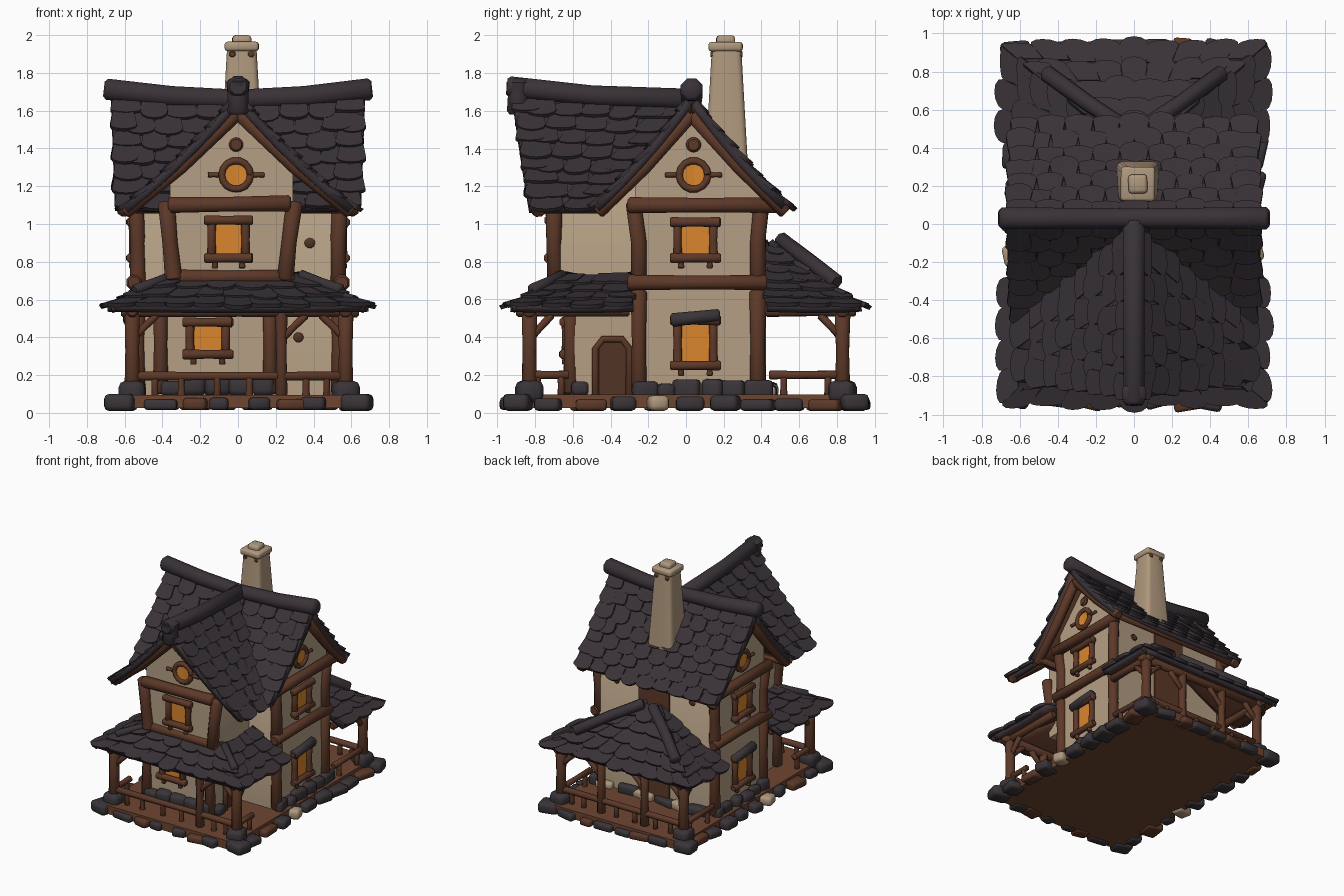
import bpy, bmesh, math, random
from mathutils import Vector, Matrix

random.seed(4)
cube = bpy.data.objects.get("Cube")
if cube:
    bpy.data.objects.remove(cube)


def material(name, rgb):
    m = bpy.data.materials.new(name)
    m.use_nodes = True
    m.diffuse_color = (*rgb, 1)
    m.node_tree.nodes["Principled BSDF"].inputs["Base Color"].default_value = (*rgb, 1)
    return m


SLATE = material("slate", (0.041, 0.032, 0.039))
STONE = material("dark stone", (0.041, 0.034, 0.039))
WOOD = material("brown wood", (0.108, 0.04, 0.021))
FLOOR = material("floor wood", (0.155, 0.06, 0.031))
DARK = material("dark wood", (0.085, 0.033, 0.019))
PLASTER = material("plaster", (0.46, 0.345, 0.23))
TAN = material("tan stone", (0.43, 0.315, 0.205))
GLOW = material("amber glass", (0.7, 0.24, 0.027))
parts = []


def finish(name, bm, *mats, M=Matrix()):
    bm.transform(M)
    bmesh.ops.recalc_face_normals(bm, faces=bm.faces)
    me = bpy.data.meshes.new(name)
    bm.to_mesh(me)
    bm.free()
    for m in mats:
        me.materials.append(m)
    ob = bpy.data.objects.new(name, me)
    bpy.context.collection.objects.link(ob)
    parts.append(ob)
    return ob


def tube(name, pts, r, mat=WOOD, M=Matrix(), sides=8):
    """Log through the points, with slightly uneven thickness and rounded ends."""
    pts = [Vector(p) for p in pts]
    a, b = (pts[1] - pts[0]).normalized(), (pts[-1] - pts[-2]).normalized()
    path = [(pts[0], .75), (pts[0] + a * r * .3, 1.05)]
    if len(pts) == 2:
        path.append(((pts[0] + pts[1]) / 2, .92))
    path += [(p, 1) for p in pts[1:-1]] + [(pts[-1] - b * r * .3, 1.05), (pts[-1], .75)]
    bm, rings = bmesh.new(), []
    for i, (p, s) in enumerate(path):
        d = (path[min(i + 1, len(path) - 1)][0] - path[max(i - 1, 0)][0]).normalized()
        u = d.cross(Vector((0, 1, 0) if abs(d.y) < .9 else (0, 0, 1))).normalized()
        v = d.cross(u)
        s *= r * random.uniform(.95, 1.05)
        ang = [math.tau * (k + .5) / sides for k in range(sides)]
        rings.append([bm.verts.new(p + (u * math.cos(t) + v * math.sin(t)) * s) for t in ang])
    for p, q in zip(rings, rings[1:]):
        for k in range(sides):
            bm.faces.new((p[k], p[k - 1], q[k - 1], q[k]))
    bm.faces.new(rings[0])
    bm.faces.new(rings[-1])
    return finish(name, bm, mat, M=M)


def prism(name, outline, depth, mat, M=Matrix()):
    """Outline in local x, z extruded along local y."""
    bm = bmesh.new()
    f, b = [[bm.verts.new((x, y, z)) for x, z in outline] for y in depth]
    bm.faces.new(f)
    bm.faces.new(b)
    for k in range(len(f)):
        bm.faces.new((f[k], f[k - 1], b[k - 1], b[k]))
    return finish(name, bm, mat, M=M)


def box(name, lo, hi, mat, M=Matrix()):
    return prism(name, [(lo[0], lo[2]), (hi[0], lo[2]), (hi[0], hi[2]), (lo[0], hi[2])], (lo[1], hi[1]), mat, M)


def wall(x, y, angle=0):
    """Frame with local -y pointing out of the wall."""
    return Matrix.Translation((x, y, 0)) @ Matrix.Rotation(math.radians(angle), 4, 'Z')


def add_stone(bm, pos, size, slot=0, twist=.3):
    ret = bmesh.ops.create_cube(bm, size=1)
    turn = Matrix.Rotation(random.uniform(-twist, twist), 4, 'Z')
    bmesh.ops.transform(bm, matrix=Matrix.Translation(pos) @ turn @ Matrix.Diagonal((*size, 1)), verts=ret['verts'])
    edges = {e for v in ret['verts'] for e in v.link_edges}
    res = bmesh.ops.bevel(bm, geom=list(edges), offset=min(size) * .3, segments=2, affect='EDGES', profile=.5)
    for f in {f for v in res['verts'] for f in v.link_faces}:
        f.material_index = slot


def stone_row(name, a, b, n, size, slots=(0,)):
    bm, a, b = bmesh.new(), Vector(a), Vector(b)
    for i in range(n):
        s = [k * random.uniform(.75, 1.35) for k in size]
        s[2] = size[2] * random.uniform(.75, 1.05)
        p = a.lerp(b, (i + .5 + random.uniform(-.2, .2)) / n)
        p.z -= (size[2] - s[2]) / 2
        add_stone(bm, p, s, slots[i % len(slots)])
    finish(name, bm, STONE, TAN, WOOD)


def roof(name, e0, e1, r1, r0, lift=0, sag=.02):
    """Roof plane from eave to ridge: wooden underside and rows of rounded slates."""
    e0, e1, r1, r0 = map(Vector, (e0, e1, r1, r0))
    U = (e1 - e0).normalized()
    N = U.cross(r0 + r1 - e0 - e1).normalized()
    N = -N if N.z < 0 else N

    def at(u, v):
        p = e0.lerp(e1, u).lerp(r0.lerp(r1, u), v)
        return p - N * sag * 4 * v * (1 - v) + Vector((0, 0, lift * (2 * u - 1) ** 2 * (.3 + .7 * v)))
    bm = bmesh.new()
    g = [[bm.verts.new(at(i / 8, j / 5)) for i in range(9)] for j in range(6)]
    for j in range(5):
        for i in range(8):
            bm.faces.new((g[j][i], g[j][i + 1], g[j + 1][i + 1], g[j + 1][i]))
    ob = finish(name, bm, SLATE, WOOD)
    if ob.data.polygons[20].normal.z < 0:
        ob.data.flip_normals()
    mod = ob.modifiers.new("Thickness", 'SOLIDIFY')
    mod.thickness, mod.offset, mod.material_offset = .045, -1, 1
    # slates
    bm = bmesh.new()
    rows = max(2, round((at(.5, 1) - at(.5, 0)).length / .11))
    for j in range(rows):
        v = j / rows
        width = (at(1, v) - at(0, v)).length
        n = max(1, round(width / .15))
        for i in range(n + j % 2):
            u = min(max((i + .5 - .5 * (j % 2)) / n, .4 / n), 1 - .4 / n)
            w = width / n * random.uniform(.95, 1.12) * .5
            drop, h = random.uniform(.015, .055), random.uniform(.012, .022)
            line = [(w * math.cos(t), -drop * math.sin(t)) for t in [math.pi * k / 6 for k in range(7)]]
            line += [(-w * .8, .1), (w * .8, .1)]
            c = at(u, v)
            V = (at(u, v + 1 / rows) - c).normalized()
            top = [bm.verts.new(c + U * x + V * y + N * (h - y * .13)) for x, y in line]
            low = [bm.verts.new(p.co - N * .024) for p in top]
            bm.faces.new(top)
            bm.faces.new(low)
            for k in range(len(top)):
                bm.faces.new((top[k], top[k - 1], low[k - 1], low[k]))
    finish(name + "_slates", bm, SLATE)


def window(name, M, z0, z1, w=.2):
    h = w / 2
    box(name + "_pane", (-h, -.012, z0), (h, -.004, z1), GLOW, M)
    for s in (-1, 1):
        tube(name + "_jamb", [(s * h, -.025, z0), (s * h, -.025, z1)], .025, WOOD, M)
        tube(name + "_peg", [(s * h * .8, -.03, z0 - .055), (s * h * .8, -.03, z0)], .018, WOOD, M)
    for z in (z0, z1):
        tube(name + "_rail", [(-h - .04, -.035, z), (h + .04, -.035, z)], .027, WOOD, M)


def disc(name, M, z, r, mat, out=.008):
    tube(name, [(0, 0, z), (0, -out, z)], r, mat, M, 14)


def round_window(name, M, z=1.26):
    disc(name + "_pane", M, z, .085, GLOW, .015)
    ring = [(.076 * math.cos(t), -.02, z + .076 * math.sin(t)) for t in [math.tau * k / 14 for k in range(15)]]
    tube(name + "_frame", ring, .02, WOOD, M)
    for s in (-1, 1):
        tube(name + "_peg", [(s * .09, -.02, z), (s * .15, -.02, z)], .014, WOOD, M)
    disc("gable_knob", M, z + .16, .037, WOOD, .03)


# Floor, perimeter stones and plaster walls
box("floor", (-.61, -.93, .025), (.61, .93, .095), FLOOR)
for s in (-1, 1):
    stone_row("side_stones", (s * .62, -.8, .05), (s * .62, .8, .05), 9, (.11, .13, .08), (0, 2, 0, 1, 0, 0, 0))
    stone_row("end_stones", (-.5, s * .92, .05), (.5, s * .92, .05), 6, (.13, .09, .07), (0, 2, 0))
    stone_row("side_footing", (s * .55, -.27, .12), (s * .55, .42, .12), 6, (.08, .12, .11))
stone_row("back_footing", (-.5, .43, .12), (.5, .43, .12), 6, (.15, .08, .08), (0, 1))
stone_row("wing_footing", (-.4, -.62, .14), (.2, -.62, .14), 5, (.12, .08, .1))
stone_row("wing_side_footing", (.21, -.6, .14), (.21, -.5, .14), 1, (.08, .1, .1))
across = Matrix.Rotation(math.pi / 2, 4, 'Z')
main_outline = [(-.27, .08), (.41, .08), (.41, 1.16), (.04, 1.57), (.02, 1.57), (-.27, 1.25)]
prism("main_walls", main_outline, (-.53, .53), PLASTER, across)
wing_outline = [(-.36, .6), (.29, .6), (.29, 1.28), (0, 1.56), (-.36, 1.22)]
prism("wing_upper_walls", wing_outline, (-.69, -.2), PLASTER)
box("wing_lower_walls", (-.4, -.61, .08), (.2, -.2, .7), PLASTER)

# Main roof, wing roof, porch roofs
roof("main_roof_front", (-.65, -.49, 1.09), (.65, -.49, 1.09), (.67, .03, 1.66), (-.67, .03, 1.66), .04)
roof("main_roof_back", (-.65, .535, 1.1), (.65, .535, 1.1), (.67, .03, 1.66), (-.67, .03, 1.66), .04)
for s in (-1, 1):
    roof("wing_roof", (s * .61, -.83, 1.09), (s * .61, -.47, 1.09), (0, 0, 1.63), (0, -.92, 1.68), .01)
    roof("front_porch_side", (s * .68, -.93, .57), (s * .68, -.28, .57), (s * .33, -.28, .73), (s * .33, -.64, .73), .02, .01)
    roof("back_porch_side", (s * .68, .93, .57), (s * .68, .43, .57), (s * .07, .43, .9), (s * .07, .46, .9), .02)
    tube("back_hip_cap", [(s * .04, .5, .92), (s * .25, .64, .815), (s * .47, .8, .69)], .042, SLATE)
    tube("front_hip_cap", [(s * .33, -.65, .73), (s * .55, -.82, .65)], .03, SLATE)
roof("front_porch_roof", (-.69, -.93, .57), (.69, -.93, .57), (.34, -.64, .73), (-.37, -.64, .73), .02, .01)
roof("back_porch_roof", (-.69, .93, .57), (.69, .93, .57), (.08, .46, .9), (-.08, .46, .9), .02)
tube("main_ridge", [(-.71, .03, 1.715), (-.35, .03, 1.675), (0, .03, 1.66), (.35, .03, 1.675), (.71, .03, 1.715)], .058, SLATE)
tube("wing_ridge", [(0, -.95, 1.73), (0, -.5, 1.68), (0, .03, 1.66)], .058, SLATE)
tube("wing_ridge_end", [(0, -.89, 1.58), (0, -.89, 1.77)], .062, SLATE)

# Bargeboards and eave beams
for s in (-1, 1):
    tube("wing_bargeboard", [(0, -.86, 1.59), (s * .3, -.81, 1.3), (s * .6, -.78, 1.06)], .038)
    tube("wing_eave_beam", [(s * .55, -.8, 1.08), (s * .55, -.42, 1.08)], .025)
    for end in (-.47, .53):
        tube("main_bargeboard", [(s * .62, .03, 1.58), (s * .61, .03 + (end - .03) / 2, 1.3), (s * .6, end, 1.06)], .038)
    tube("main_eave_beam", [(-.62, .03 + s * .46, 1.08), (.62, .03 + s * .46, 1.08)], .025)

# Main house framing, mirrored to both gable ends
for s in (-1, 1):
    for y, lean in ((-.25, -.03), (.38, .02)):
        tube("corner_post", [(s * .53, y, .1), (s * .53, y, .65)], .045)
        tube("upper_corner_post", [(s * .53, y, .68), (s * .53, y, .9), (s * .54, y + lean, 1.12)], .043)
    tube("floor_beam", [(s * .55, -.31, .69), (s * .55, .43, .69)], .042)
    tube("gable_beam", [(s * .56, -.31, 1.1), (s * .56, .5, 1.1)], .043)
    side = wall(s * .53, .05, s * 90)
    window("upper_side_window", side, .82, 1.01, .19)
    window("lower_side_window", side, .25, .49, .19)
    tube("window_hood", [(-.13, -.04, .49), (0, -.045, .505), (.13, -.04, .515)], .036, STONE, side)
    round_window("side_round_window", wall(s * .53, .04, s * 90))
box("back_panel", (-.14, .4, .09), (.14, .425, 1.13), WOOD)
for s in (-1, 1):
    disc("back_knot", wall(s * .35, .41, 180), 1, .028, DARK, .015)

# Front wing framing, windows and door
tube("wing_post_left", [(-.34, -.69, .7), (-.36, -.7, .9), (-.38, -.7, 1.12)], .045)
tube("wing_post_right", [(.25, -.69, .7), (.27, -.7, .9), (.3, -.7, 1.12)], .045)
tube("wing_beam", [(-.37, -.72, 1.1), (.28, -.72, 1.11)], .045)
tube("wing_sill", [(-.36, -.68, .72), (.3, -.68, .72)], .04)
window("upper_front_window", wall(-.05, -.69), .82, 1.02, .18)
window("lower_front_window", wall(-.16, -.61), .31, .48, .19)
round_window("front_round_window", wall(-.01, -.69))
for x in (-.41, .17):
    tube("wing_lower_post", [(x, -.61, .1), (x, -.61, .62)], .042)
for x, z in ((.32, .4), (.38, .9)):
    disc("front_knot", wall(x, -.27), z, .026, DARK, .015)
arch = [(-.08, .09), (.08, .09), (.08, .34), (.05, .38), (-.05, .38), (-.08, .34)]
prism("door", arch, (-.02, 0), DARK, wall(.2, -.39, 90))
tube("door_frame", [(-.09, -.02, .09), (-.09, -.02, .34), (-.05, -.02, .39), (.05, -.02, .39),
                    (.09, -.02, .34), (.09, -.02, .09)], .02, WOOD, wall(.2, -.39, 90))

# Porches: posts, stones, beams, braces and railings
for s in (-1, 1):
    y = s * .83
    for x in (-.56, .57):
        d = -1 if x > 0 else 1
        tube("porch_post", [(x, y, .1), (x, y, .55)], .042)
        bm = bmesh.new()
        add_stone(bm, (x, y, .11), (.14, .14, .12))
        add_stone(bm, (x - d * .06, y + s * .06, .055), (.16, .14, .09))
        finish("post_stone", bm, STONE)
        tube("porch_brace", [(x, y, .39), (x + d * .13, y, .52)], .022)
        tube("side_brace", [(x, y, .39), (x, y - s * .12, .52)], .022)
        inner = .42 if s > 0 else -.3
        tube("side_porch_beam", [(x, s * .9, .54), (x, inner, .54)], .033)
        rail_end = .44 if s > 0 else -.62
        tube("side_rail", [(x, y, .2), (x, rail_end, .2)], .024)
        for t in (.2, .8):
            yy = y + (rail_end - y) * t
            tube("side_baluster", [(x, yy, .09), (x, yy, .2)], .02)
    tube("porch_beam", [(-.62, y, .54), (.64, y, .54)], .035)
    for x in ((.23,) if s < 0 else (-.2, .2)):
        tube("middle_post", [(x, y, .09), (x, y, .54)], .033)
        tube("middle_brace", [(x, y, .39), (x + .13, y, .52)], .022)
    tube("porch_rail", [(-.56, y, .195), (.57, y, .195)], .025)
    for x in (-.44, -.3, -.11, .06, .36, .47):
        tube("baluster", [(x, y, .09), (x, y, .2)], .02)

# Chimney
chimney = bmesh.new()
bmesh.ops.create_cone(chimney, cap_ends=True, segments=4, radius1=.17, radius2=.11, depth=.75,
                      matrix=Matrix.Translation((.02, .215, 1.56)) @ Matrix.Rotation(math.pi / 4, 4, 'Z'))
upright = [e for e in chimney.edges if abs(e.verts[0].co.z - e.verts[1].co.z) > .5]
bmesh.ops.bevel(chimney, geom=upright, offset=.03, segments=3, affect='EDGES', profile=.5)
finish("chimney", chimney, TAN)
cap = bmesh.new()
add_stone(cap, (.02, .21, 1.94), (.18, .18, .05), twist=.04)
add_stone(cap, (.02, .21, 1.97), (.1, .1, .06), twist=.04)
finish("chimney_cap", cap, TAN)
for s in (-1, 1):
    tube("chimney_corbel", [(.02 + s * .05, .13, 1.9), (.02 + s * .05, .3, 1.9)], .018, WOOD)

# Soft shading with crisp edges
for ob in bpy.context.selected_objects:
    ob.select_set(False)
for ob in parts:
    ob.select_set(True)
bpy.context.view_layer.objects.active = parts[0]
bpy.ops.object.shade_smooth_by_angle(angle=math.radians(48))
